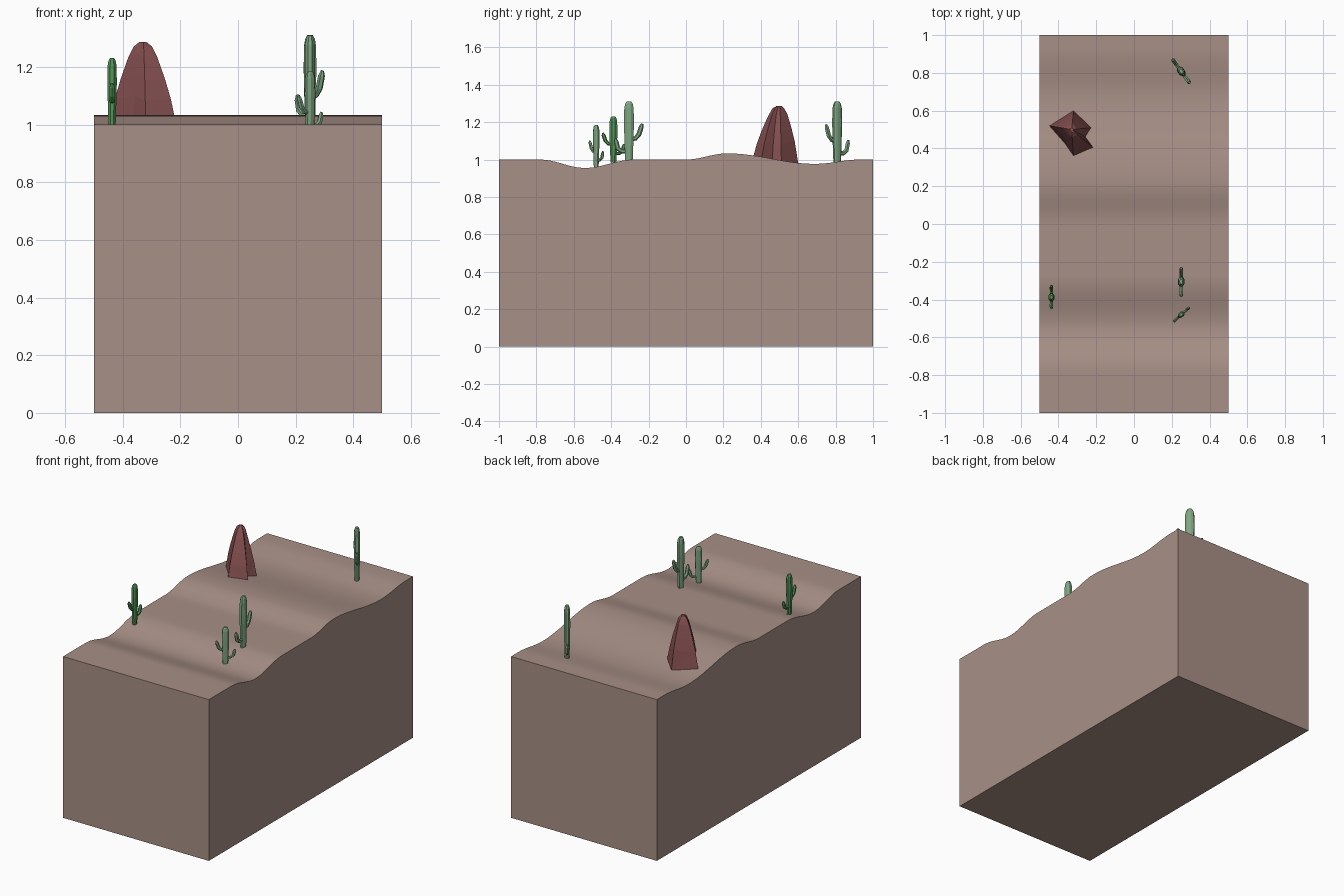
import bpy, bmesh, math
from mathutils import Vector, Matrix

if "Cube" in bpy.data.objects:
    bpy.data.objects.remove(bpy.data.objects["Cube"])


def material(name, rgb):
    m = bpy.data.materials.new(name)
    m.diffuse_color = (*rgb, 1)
    m.use_nodes = True
    m.node_tree.nodes["Principled BSDF"].inputs["Base Color"].default_value = m.diffuse_color
    return m


def finish(bm, name, mat):
    bmesh.ops.recalc_face_normals(bm, faces=bm.faces)
    me = bpy.data.meshes.new(name)
    bm.to_mesh(me)
    bm.free()
    me.materials.append(mat)
    ob = bpy.data.objects.new(name, me)
    bpy.context.collection.objects.link(ob)
    return ob


def loft(bm, rings):
    """Skin a closed, capped solid through rings of equal point count."""
    vs = [[bm.verts.new(p) for p in r] for r in rings]
    n = len(vs[0])
    for a, b in zip(vs, vs[1:]):
        for i in range(n):
            j = (i + 1) % n
            bm.faces.new((a[i], a[j], b[j], b[i]))
    bm.faces.new(vs[0][::-1])
    bm.faces.new(vs[-1])


sand = material("sand", (0.39, 0.28, 0.24))
red_stone = material("red_stone", (0.24, 0.08, 0.08))
pale_green = material("pale_green", (0.21, 0.38, 0.22))
deep_green = material("deep_green", (0.09, 0.31, 0.10))

# Desert block with rolling dunes across the length
KEYS = [(-1, 1), (-0.78, 1), (-0.54, 0.955), (-0.28, 1), (0, 1),
        (0.22, 1.033), (0.69, 0.977), (0.93, 1), (1, 1)]


def ground_z(y):
    for (y0, z0), (y1, z1) in zip(KEYS, KEYS[1:]):
        if y <= y1:
            t = (y - y0) / (y1 - y0)
            return z0 + (z1 - z0) * (1 - math.cos(math.pi * t)) / 2
    return 1


N = 80
ys = [-1 + 2 * i / N for i in range(N + 1)]
profile = [(-1, 0)] + [(y, ground_z(y)) for y in ys] + [(1, 0)]
bm = bmesh.new()
loft(bm, [[(x, y, z) for y, z in profile] for x in (-0.5, 0.5)])
ground = finish(bm, "desert_ground", sand)
bpy.context.view_layer.objects.active = ground
ground.select_set(True)
bpy.ops.object.shade_smooth_by_angle(angle=math.radians(30))

# Pointed, faceted rock: footprint shrinking towards an off-centre peak
foot = [(-0.45, 0.52), (-0.32, 0.60), (-0.225, 0.51), (-0.255, 0.46),
        (-0.21, 0.40), (-0.32, 0.35), (-0.365, 0.42)]
peak = Vector((-0.33, 0.50))
rings = []
for k, (z, s) in enumerate([(0.98, 1), (1.09, 0.81), (1.16, 0.64),
                            (1.235, 0.42), (1.272, 0.26), (1.287, 0.1)]):
    ring = []
    for i, p in enumerate(foot):
        q = peak + (Vector(p) - peak) * s
        lift = 0.012 * math.sin(2.4 * i) if 0 < k < 4 else 0
        ring.append((q.x, q.y, z + lift))
    rings.append(ring)
bm = bmesh.new()
loft(bm, rings)
bmesh.ops.triangulate(bm, faces=[f for f in bm.faces if len(f.verts) == 4])
finish(bm, "red_rock", red_stone)


# Saguaro cactus: flattened eight-sided trunk and two bent arms in local XZ
def arm(bm, path, radii):
    rings = []
    for i, (x, z) in enumerate(path):
        a, b = path[max(i - 1, 0)], path[min(i + 1, len(path) - 1)]
        t = Vector((b[0] - a[0], 0, b[1] - a[1])).normalized()
        side = Vector((t.z, 0, -t.x))
        ring = []
        for k in range(6):
            u = math.tau * k / 6
            p = Vector((x, 0, z)) + radii[i] * (side * math.cos(u)
                                                + Vector((0, 0.85, 0)) * math.sin(u))
            ring.append(p)
        rings.append(ring)
    loft(bm, rings)


def cactus(name, x, y, z, angle, scale, mat):
    bm = bmesh.new()
    trunk = [(-0.02, 0.021), (0.10, 0.026), (0.20, 0.029),
             (0.275, 0.027), (0.297, 0.022), (0.31, 0.013)]
    loft(bm, [[(r * math.cos(u), 0.67 * r * math.sin(u), h)
               for u in [math.tau * (k + 0.5) / 8 for k in range(8)]]
              for h, r in trunk])
    radii = [0.011, 0.012, 0.0135, 0.013, 0.006]
    arm(bm, [(0.01, 0.108), (0.035, 0.113), (0.053, 0.135),
             (0.066, 0.175), (0.071, 0.192)], radii)
    arm(bm, [(-0.01, 0.043), (-0.04, 0.045), (-0.060, 0.060),
             (-0.069, 0.095), (-0.072, 0.112)], radii)
    bm.transform(Matrix.Translation((x, y, z))
                 @ Matrix.Rotation(math.radians(angle), 4, 'Z')
                 @ Matrix.Diagonal((*scale, 1)))
    finish(bm, name, mat)


cactus("cactus_tall_front", 0.25, -0.305, 1.0, 90, (1, 1, 1), pale_green)
cactus("cactus_left", -0.437, -0.388, 1.0, 270, (0.8, 0.92, 0.745), deep_green)
cactus("cactus_small", 0.25, -0.48, 0.965, 222, (0.74, 0.75, 0.71), pale_green)
cactus("cactus_back", 0.25, 0.808, 0.987, -54, (1.03, 1, 1.045), pale_green)
